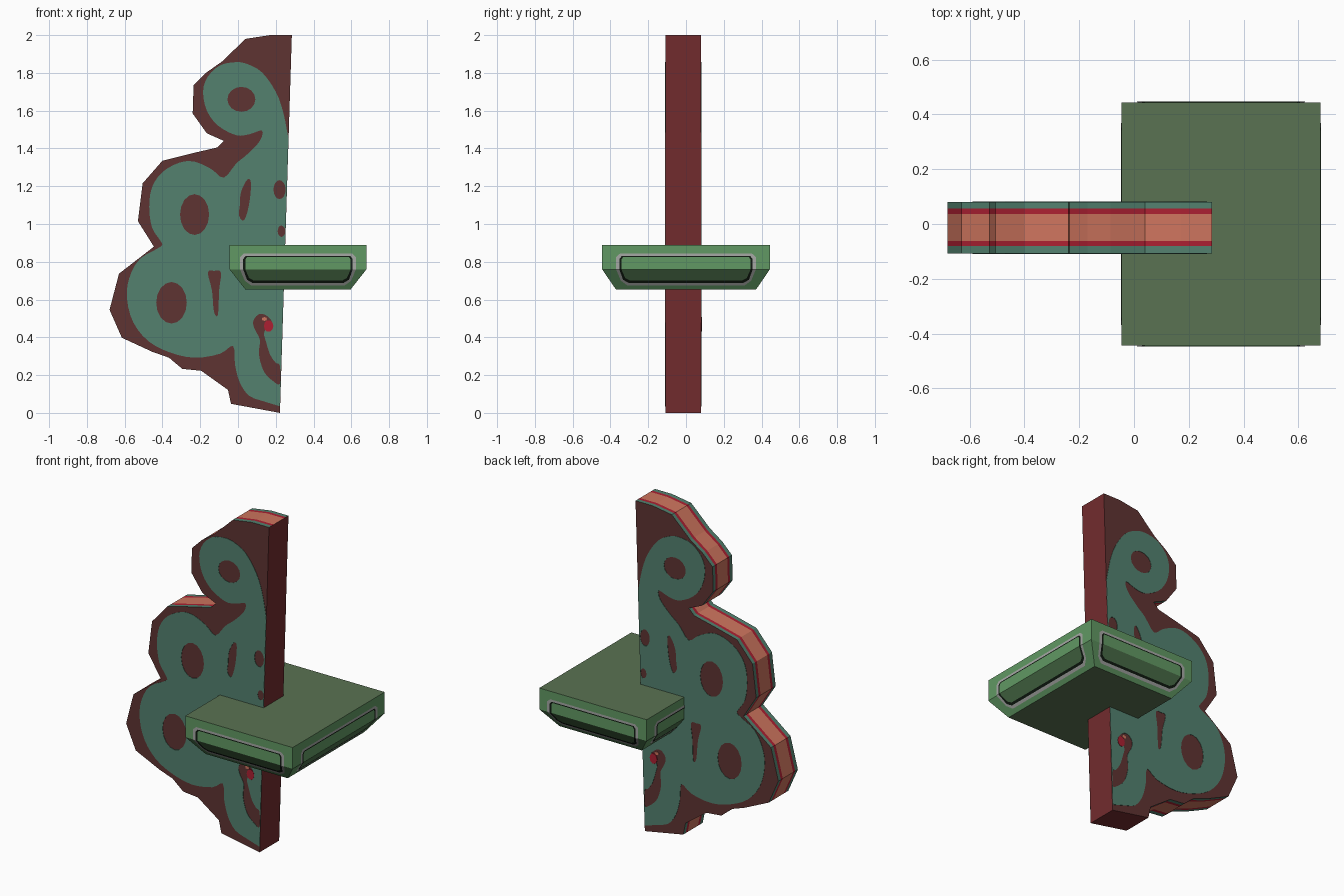
import bpy, bmesh, math
from mathutils import Vector

if "Cube" in bpy.data.objects:
    bpy.data.objects.remove(bpy.data.objects["Cube"])


def material(name, r, g, b):
    lin = [((c / 255 + 0.055) / 1.055) ** 2.4 for c in (r, g, b)]
    m = bpy.data.materials.new(name)
    m.diffuse_color = (*lin, 1)
    m.use_nodes = True
    m.node_tree.nodes["Principled BSDF"].inputs["Base Color"].default_value = m.diffuse_color
    return m


MAROON = material("panel maroon", 95, 51, 50)
EDGE = material("edge maroon", 114, 44, 46)
GREEN = material("scroll green", 83, 129, 111)
SALMON = material("rim salmon", 206, 117, 94)
RED = material("rim red", 172, 32, 50)
OLIVE = material("block olive", 90, 114, 82)
LEAF = material("block green", 97, 152, 99)
DARK = material("recess green", 78, 116, 76)
GREY = material("trim grey", 166, 168, 165)
BLACK = material("trim black", 16, 26, 17)


def add_mesh(name, bm, mats):
    bmesh.ops.recalc_face_normals(bm, faces=bm.faces)
    me = bpy.data.meshes.new(name)
    bm.to_mesh(me)
    bm.free()
    for m in mats:
        me.materials.append(m)
    ob = bpy.data.objects.new(name, me)
    bpy.context.collection.objects.link(ob)
    return ob


# Bracket panel: outline extruded in layers, so the rim can be striped
FRONT, BACK = -0.108, 0.08
outline = [(.285, 2), (.17, 2), (.04, 1.98), (-.085, 1.86), (-.17, 1.80), (-.235, 1.735),
           (-.24, 1.585), (-.165, 1.48), (-.075, 1.44), (-.11, 1.405), (-.24, 1.375),
           (-.40, 1.335), (-.505, 1.215), (-.53, 1.015), (-.445, .88), (-.63, .737),
           (-.68, .546), (-.615, .398), (-.455, .324), (-.365, .292), (-.295, .233),
           (-.195, .223), (-.053, .122), (-.037, .048), (.222, 0)]
layers = [FRONT, -0.081, -0.062, 0.037, 0.056, BACK]
stripes = [2, 4, 3, 4, 2]
bm = bmesh.new()
rings = [[bm.verts.new((x, y, z)) for x, z in outline] for y in layers]
bm.faces.new(rings[0])
bm.faces.new(rings[-1])
n = len(outline)
for a, b, stripe in zip(rings, rings[1:], stripes):
    for i in range(n):
        j = (i + 1) % n
        f = bm.faces.new((a[i], a[j], b[j], b[i]))
        f.material_index = 1 if i >= n - 2 else stripe   # wall side and foot are plain
add_mesh("bracket_panel", bm, [MAROON, EDGE, GREEN, SALMON, RED])


# Painted scrollwork: thin plates with holes on both faces of the panel
def smooth(pts, closed, steps=3):
    out, n = [], len(pts)
    get = (lambda i: pts[i % n]) if closed else (lambda i: pts[max(0, min(n - 1, i))])
    for i in range(n if closed else n - 1):
        p = [Vector(get(i + k)) for k in (-1, 0, 1, 2)]
        for s in range(steps):
            t = s / steps
            out.append(0.5 * (2 * p[1] + (p[2] - p[0]) * t
                              + (2 * p[0] - 5 * p[1] + 4 * p[2] - p[3]) * t * t
                              + (3 * p[1] - p[0] - 3 * p[2] + p[3]) * t ** 3))
    return out if closed else out + [Vector(pts[-1])]


def ellipse(cx, cz, rx, rz, count=16):
    return [(cx + rx * math.cos(math.tau * i / count), cz + rz * math.sin(math.tau * i / count))
            for i in range(count)]


def plate(name, loops, y, half, mat):
    cu = bpy.data.curves.new(name, 'CURVE')
    cu.dimensions, cu.fill_mode, cu.extrude = '2D', 'BOTH', half
    for loop in loops:
        sp = cu.splines.new('POLY')
        sp.points.add(len(loop) - 1)
        for pt, co in zip(sp.points, loop):
            pt.co = (co[0], co[1], 0, 1)
        sp.use_cyclic_u = True
    cu.materials.append(mat)
    ob = bpy.data.objects.new(name, cu)
    ob.location.y = y
    ob.rotation_euler.x = math.pi / 2
    bpy.context.collection.objects.link(ob)
    bpy.ops.object.select_all(action='DESELECT')
    ob.select_set(True)
    bpy.context.view_layer.objects.active = ob
    bpy.ops.object.convert(target='MESH')


scroll = [(.267, 1.45), (.24, 1.59), (.20, 1.70), (.13, 1.80), (.055, 1.845), (-.01, 1.857),
          (-.095, 1.84), (-.16, 1.78), (-.185, 1.70), (-.165, 1.60), (-.105, 1.52),
          (-.01, 1.47), (.06, 1.475), (.127, 1.495), (.116, 1.44), (.05, 1.37), (-.01, 1.32),
          (-.075, 1.245), (-.14, 1.29), (-.23, 1.33), (-.31, 1.325), (-.40, 1.275),
          (-.455, 1.195), (-.47, 1.09), (-.455, .98), (-.41, .91), (-.41, .88), (-.52, .815),
          (-.577, .71), (-.587, .60), (-.555, .48), (-.475, .38), (-.36, .32), (-.23, .292),
          (-.095, .313), (-.026, .355), (-.016, .255), (.01, .16), (.06, .09), (.14, .06),
          (.222, .035)]
slits = [[(.016, 1.17), (.05, 1.236), (.069, 1.215), (.058, 1.10), (.032, 1.02), (.005, 1.045),
          (.01, 1.10)],
         [(-.16, .743), (-.127, .752), (-.09, .743), (-.10, .65), (-.106, .52), (-.127, .535),
          (-.138, .65)],
         [(.08, .483), (.106, .52), (.143, .52), (.18, .483), (.16, .46), (.138, .424),
          (.148, .377), (.17, .308), (.20, .265), (.222, .25), (.222, .155), (.19, .165),
          (.138, .217), (.111, .308), (.116, .387), (.09, .44)]]
holes = [ellipse(.018, 1.66, .074, .066), ellipse(-.23, 1.05, .077, .108),
         ellipse(-.352, .583, .081, .11), ellipse(.22, 1.182, .032, .05),
         ellipse(.23, .962, .02, .03)] + [smooth(s, True) for s in slits]
for side, y in (("front", FRONT), ("back", BACK)):
    plate(side + "_scrollwork", [smooth(scroll, False)] + holes, y, 0.002, GREEN)
    plate(side + "_berry", [ellipse(.162, .46, .025, .032, 10)], y, 0.004, RED)
    plate(side + "_berry_tip", [ellipse(.14, .497, .014, .01, 8)], y, 0.0035, SALMON)

# Block: straight sides with a tapered underside
CX, HX, HY = 0.3175, 0.3625, 0.444
TOP, CREASE, BOTTOM = 0.89, 0.76, 0.652
TX, TY = 0.085, 0.074
bm = bmesh.new()
rings = []
for z, ix, iy in ((TOP, 0, 0), (CREASE, 0, 0), (BOTTOM, TX, TY)):
    rings.append([bm.verts.new((CX + sx * (HX - ix), sy * (HY - iy), z))
                  for sx, sy in ((-1, -1), (1, -1), (1, 1), (-1, 1))])
bm.faces.new(rings[0]).material_index = 1
bm.faces.new(rings[2]).material_index = 1
for a, b in zip(rings, rings[1:]):
    for i in range(4):
        j = (i + 1) % 4
        bm.faces.new((a[i], a[j], b[j], b[i]))
add_mesh("block", bm, [LEAF, OLIVE])

# Trim on each side of the block, folded over the crease: (inset, height) per loop
outer = [(.020, .843), (0, .825), (0, CREASE), (.025, .70), (.06, .674)]
middle = [(.030, .830), (.017, .815), (.017, CREASE), (.037, .705), (.066, .688)]
inner = [(.036, .824), (.028, .811), (.028, CREASE), (.048, .714), (.074, .700)]


def trim(name, angle, dist, taper, half):
    c, s = math.cos(angle), math.sin(angle)
    bm = bmesh.new()

    def loop(prof):
        pts = [(-half + d, z) for d, z in prof] + [(half - d, z) for d, z in reversed(prof)]
        out = []
        for u, z in pts:
            d = dist + 0.003 - taper * max(0, (CREASE - z) / (CREASE - BOTTOM))
            out.append(bm.verts.new((CX + d * c - u * s, d * s + u * c, z)))
        return out

    loops = [loop(p) for p in (outer, middle, inner)]
    for k in range(2):
        a, b = loops[k], loops[k + 1]
        for i in range(len(a)):
            j = (i + 1) % len(a)
            bm.faces.new((a[i], a[j], b[j], b[i])).material_index = k
    bm.faces.new(loops[2][2:8]).material_index = 2      # darker lower recess
    bm.normal_update()
    ob = add_mesh(name, bm, [GREY, BLACK, DARK])
    return ob


for k, side in enumerate(("right", "back", "left", "front")):
    if k % 2 == 0:
        trim(side + "_trim", k * math.pi / 2, HX, TX, 0.37)
    else:
        trim(side + "_trim", k * math.pi / 2, HY, TY, 0.307)
